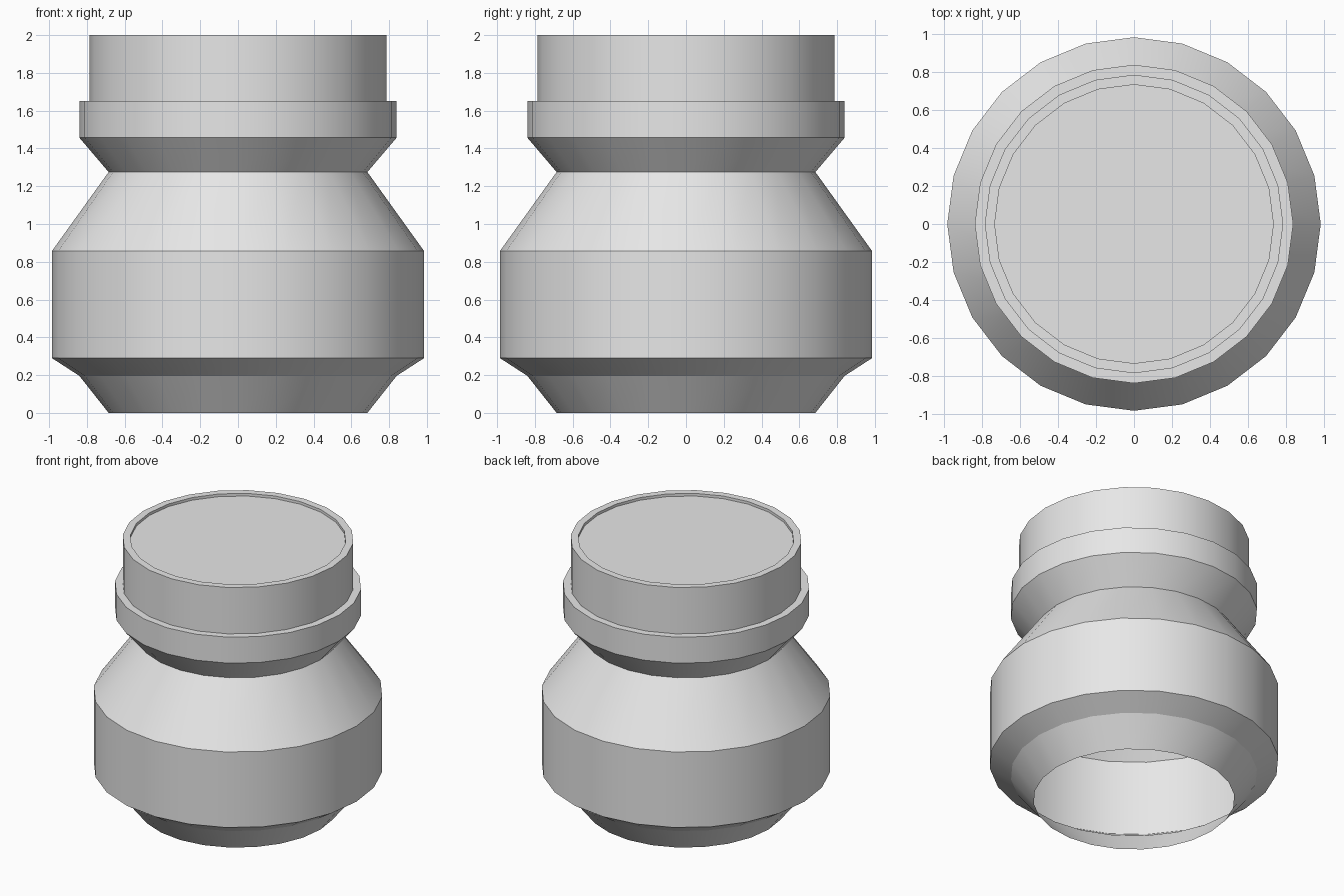
import bpy, bmesh, math

cube = bpy.data.objects.get("Cube")
if cube:
    bpy.data.objects.remove(cube, do_unlink=True)

SIDES = 24

# Single grey finish
grey = bpy.data.materials.new("light grey")
grey.use_nodes = True
grey.diffuse_color = (0.8, 0.8, 0.8, 1)
grey.node_tree.nodes["Principled BSDF"].inputs["Base Color"].default_value = (0.8, 0.8, 0.8, 1)


def lathe(name, profile):
    """Revolve (radius, z) points, listed from bottom outside to top inside."""
    bm = bmesh.new()
    rings = []
    for r, z in profile:
        if r == 0:
            rings.append([bm.verts.new((0, 0, z))] * SIDES)
        else:
            angles = [2 * math.pi * i / SIDES for i in range(SIDES)]
            rings.append([bm.verts.new((r * math.cos(a), r * math.sin(a), z)) for a in angles])
    for low, high in zip(rings, rings[1:]):
        for i in range(SIDES):
            j = (i + 1) % SIDES
            corners = [low[i], low[j], high[j], high[i]]
            bm.faces.new(list(dict.fromkeys(corners)))
    mesh = bpy.data.meshes.new(name)
    bm.to_mesh(mesh)
    bm.free()
    mesh.materials.append(grey)
    obj = bpy.data.objects.new(name, mesh)
    bpy.context.collection.objects.link(obj)
    # Round around the axis, crisp between the bands
    bpy.ops.object.select_all(action='DESELECT')
    obj.select_set(True)
    bpy.context.view_layer.objects.active = obj
    bpy.ops.object.shade_smooth_by_angle(angle=math.radians(17))
    return obj


# Open-bottomed thin shell: flared foot, straight belly, tapered shoulder
lathe("body", [(0.685, 0), (0.84, 0.196), (0.985, 0.29), (0.985, 0.857), (0.685, 1.275)])

# Flared collar with a flat ledge
lathe("collar", [(0.685, 1.275), (0.84, 1.457), (0.84, 1.652), (0.787, 1.652)])

# Upright neck, flat rim and slightly sunken top disc
lathe("neck", [(0.787, 1.652), (0.787, 2.0), (0.735, 2.0), (0.735, 1.98)])
lathe("top_disc", [(0.735, 1.98), (0, 1.98)])
